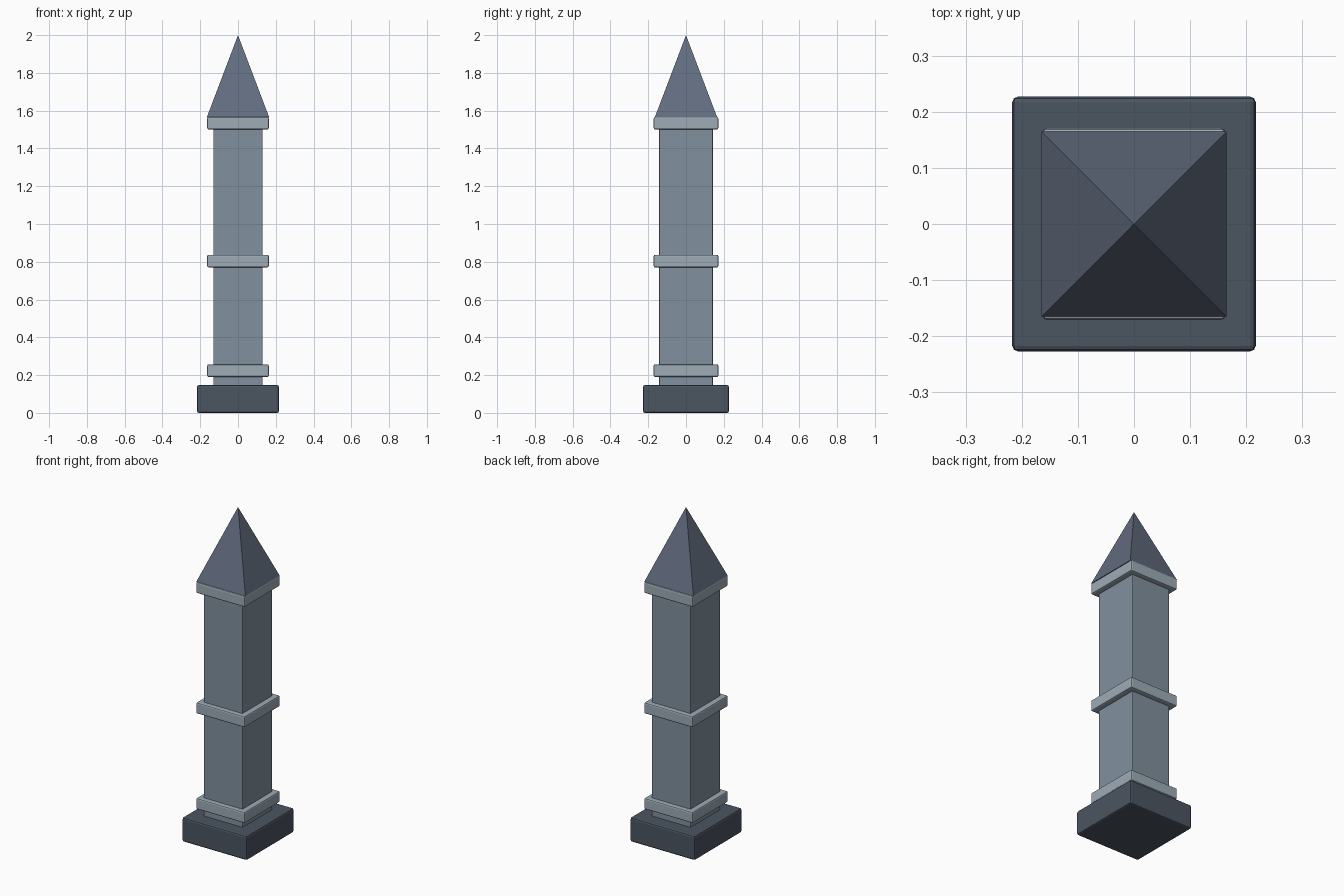
import bpy
import math

if "Cube" in bpy.data.objects:
    bpy.data.objects.remove(bpy.data.objects["Cube"])


def material(name, rgb):
    m = bpy.data.materials.new(name)
    m.diffuse_color = (*rgb, 1)
    m.use_nodes = True
    m.node_tree.nodes["Principled BSDF"].inputs["Base Color"].default_value = m.diffuse_color
    return m


DARK = material("dark_stone", (0.07, 0.09, 0.12))
STONE = material("grey_stone", (0.22, 0.28, 0.34))
TRIM = material("light_stone", (0.34, 0.41, 0.47))
SLATE = material("slate", (0.12, 0.15, 0.21))


def block(name, hx, hy, z0, z1, bevel, mat):
    """Softly bevelled box from half sizes and a height range."""
    bpy.ops.mesh.primitive_cube_add(size=2, location=(0, 0, (z0 + z1) / 2))
    ob = bpy.context.object
    ob.name = name
    ob.scale = (hx, hy, (z1 - z0) / 2)
    bpy.ops.object.transform_apply(location=False, rotation=False, scale=True)
    mod = ob.modifiers.new("soft_edges", 'BEVEL')
    mod.width = bevel
    mod.segments = 2
    ob.data.materials.append(mat)
    return ob


# Plinth and shaft
block("base", 0.217, 0.227, 0.0, 0.147, 0.01, DARK)
block("shaft", 0.13, 0.142, 0.13, 1.51, 0.005, STONE)

# Three trim bands around the shaft
for name, z in (("lower_band", 0.19), ("middle_band", 0.77), ("upper_band", 1.5)):
    block(name, 0.163, 0.171, z, z + 0.067, 0.008, TRIM)

# Four-sided pointed cap
bpy.ops.mesh.primitive_cone_add(vertices=4, radius1=0.165 * math.sqrt(2), radius2=0,
                                depth=0.435, location=(0, 0, 1.7825),
                                rotation=(0, 0, math.pi / 4))
cap = bpy.context.object
cap.name = "pointed_cap"
cap.data.materials.append(SLATE)
